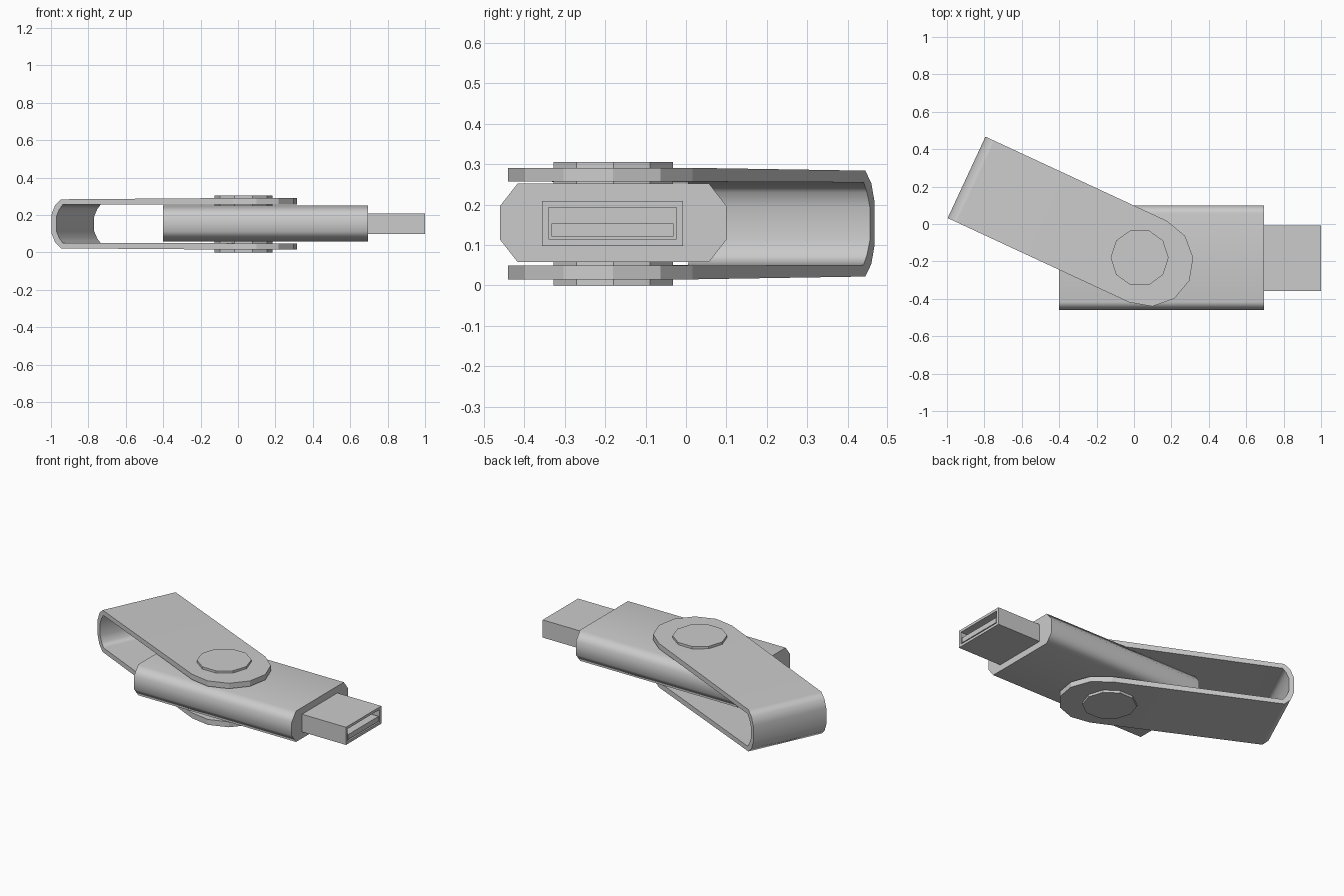
import bpy, bmesh, math
from mathutils import Matrix, Vector

cube = bpy.data.objects.get("Cube")
if cube:
    bpy.data.objects.remove(cube, do_unlink=True)

grey = bpy.data.materials.new("plain grey")
grey.use_nodes = True
GREY = (0.6, 0.6, 0.6, 1)
grey.diffuse_color = GREY
grey.node_tree.nodes["Principled BSDF"].inputs["Base Color"].default_value = GREY


def prism(bm, points, place, start, end, smooth=False):
    """Sweep a closed outline between two depths; returns its side faces."""
    rings = [[bm.verts.new(place(a, b, d)) for a, b in points] for d in (start, end)]
    bm.faces.new(rings[0])
    bm.faces.new(rings[1])
    sides = []
    for i in range(len(points)):
        j = (i + 1) % len(points)
        face = bm.faces.new((rings[0][i], rings[0][j], rings[1][j], rings[1][i]))
        face.smooth = smooth
        sides.append(face)
    return sides


def finish(name, bm, soft=False):
    bmesh.ops.recalc_face_normals(bm, faces=bm.faces[:])
    mesh = bpy.data.meshes.new(name)
    bm.to_mesh(mesh)
    bm.free()
    mesh.materials.append(grey)
    obj = bpy.data.objects.new(name, mesh)
    bpy.context.collection.objects.link(obj)
    if soft:
        mod = obj.modifiers.new("even shading", "WEIGHTED_NORMAL")
        mod.keep_sharp = True
    return obj


def along_x(y, z, x):
    return (x, y, z)


def along_y(x, z, y):
    return (x, y, z)


def along_z(x, y, z):
    return (x, y, z)


def box_outline(a0, a1, b0, b1):
    return [(a0, b0), (a1, b0), (a1, b1), (a0, b1)]


MID = 0.153
PIVOT = Vector((0.03, -0.18, 0))

# Body with chamfered long edges
quarter = [(0.237, 0.097), (0.28, 0.042)]
right = quarter + [(y, -z) for y, z in reversed(quarter)]
outline = right + [(-y, -z) for y, z in right]
bm = bmesh.new()
prism(bm, [(y - 0.18, z + 0.155) for y, z in outline], along_x, -0.4, 0.695, True)
finish("body", bm, True)

# Hollow metal plug
bm = bmesh.new()
prism(bm, box_outline(-0.357, -0.007, 0.098, 0.209), along_x, 0.69, 1.0)
bmesh.ops.recalc_face_normals(bm, faces=bm.faces[:])
mouth = max(bm.faces, key=lambda f: f.calc_center_median().x)
bmesh.ops.inset_region(bm, faces=[mouth], thickness=0.023)
hole = bmesh.ops.extrude_face_region(bm, geom=[mouth])["geom"]
bmesh.ops.delete(bm, geom=[mouth], context="FACES_ONLY")
bmesh.ops.translate(bm, vec=(-0.27, 0, 0),
                    verts=[v for v in hole if isinstance(v, bmesh.types.BMVert)])
finish("plug_shell", bm)

# Contact tongue inside the plug
bm = bmesh.new()
prism(bm, box_outline(-0.333, -0.031, 0.121, MID), along_x, 0.73, 0.998)
finish("plug_tongue", bm)

# Ten-sided pivot pin through everything
bm = bmesh.new()
ring = [(0.155 * math.cos(math.tau * i / 10), 0.155 * math.sin(math.tau * i / 10))
        for i in range(10)]
prism(bm, ring, along_z, 0, 0.305)
finish("pivot_pin", bm).location = PIVOT

# Swivel cover: a bent band with two rounded tips
HALF, TIP = 0.24, 0.05
outer = [(TIP, 0.138), (-0.965, 0.131), (-1.0, 0.1), (-1.02, 0.052)]
inner = [(TIP, 0.104), (-0.955, 0.102), (-0.975, 0.077), (-0.992, 0.04)]


def bend(half):
    return half + [(x, -z) for x, z in reversed(half)]


band = bend(outer) + bend(inner)[::-1]
bm = bmesh.new()
prism(bm, band, along_y, -HALF, HALF, True)
arc = [(TIP + 0.243 * math.sin(math.pi * i / 6), HALF * -math.cos(math.pi * i / 6))
       for i in range(7)]
for side in (-1, 1):
    prism(bm, arc, along_z, side * 0.104, side * 0.138)
# Open the joints and weld band and tips together
joints = [f for f in bm.faces if all(abs(v.co.x - TIP) < 1e-4 for v in f.verts)]
bmesh.ops.delete(bm, geom=joints, context="FACES")
bmesh.ops.remove_doubles(bm, verts=bm.verts[:], dist=1e-4)
cover = finish("swivel_cover", bm, True)
cover.matrix_world = (Matrix.Translation(PIVOT + Vector((0, 0, MID)))
                      @ Matrix.Rotation(math.radians(-24.9), 4, "Z"))
